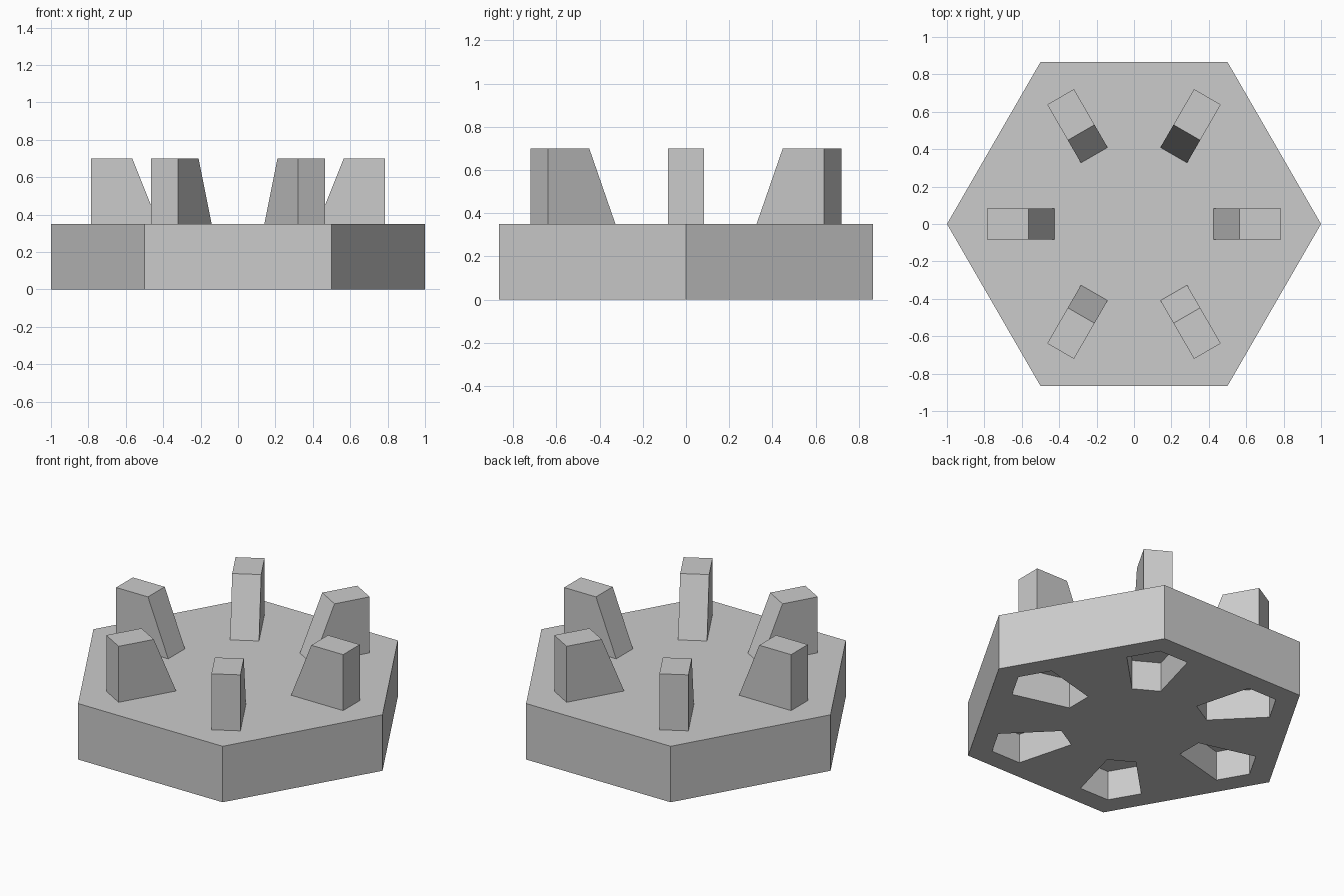
import bpy, bmesh
from math import pi, cos, sin
from mathutils import Matrix, Vector

if "Cube" in bpy.data.objects:
    bpy.data.objects.remove(bpy.data.objects["Cube"])


def make_object(name, bm):
    bmesh.ops.recalc_face_normals(bm, faces=bm.faces)
    mesh = bpy.data.meshes.new(name)
    bm.to_mesh(mesh)
    bm.free()
    obj = bpy.data.objects.new(name, mesh)
    bpy.context.collection.objects.link(obj)
    return obj


def add_prism(bm, profile, offset, matrix=Matrix()):
    """Extrude a closed 3D profile along offset."""
    face = bm.faces.new([bm.verts.new(matrix @ Vector(p)) for p in profile])
    ext = bmesh.ops.extrude_face_region(bm, geom=[face], use_keep_orig=True)
    verts = [v for v in ext["geom"] if isinstance(v, bmesh.types.BMVert)]
    bmesh.ops.translate(bm, verts=verts, vec=matrix.to_3x3() @ Vector(offset))


BASE_H, TOP_H, LUG_W, POCKET_D = 0.35, 0.70, 0.165, 0.185
turns = [Matrix.Rotation(i * pi / 3, 4, 'Z') for i in range(6)]

# Hexagonal base
bm = bmesh.new()
add_prism(bm, [(cos(i * pi / 3), sin(i * pi / 3), 0) for i in range(6)], (0, 0, BASE_H))
base = make_object("hex_base", bm)

# Six pockets in the underside, pointed towards the base corners
pocket = [(0.855, 0), (0.755, 0.174), (0.408, 0.0825), (0.408, -0.0825), (0.755, -0.174)]
bm = bmesh.new()
for turn in turns:
    add_prism(bm, [(x, y, -0.1) for x, y in pocket], (0, 0, POCKET_D + 0.1), turn)
cutter = make_object("pocket_cutter", bm)
cutter.hide_render = True
cutter.hide_set(True)
cut = base.modifiers.new("pockets", 'BOOLEAN')
cut.operation = 'DIFFERENCE'
cut.solver = 'EXACT'
cut.object = cutter

# Six lugs on top with sloped inner faces
lug = [(0.425, BASE_H), (0.785, BASE_H), (0.785, TOP_H), (0.565, TOP_H)]
for i, turn in enumerate(turns):
    bm = bmesh.new()
    add_prism(bm, [(x, -LUG_W / 2, z) for x, z in lug], (0, LUG_W, 0))
    make_object(f"lug_{i + 1}", bm).matrix_world = turn
